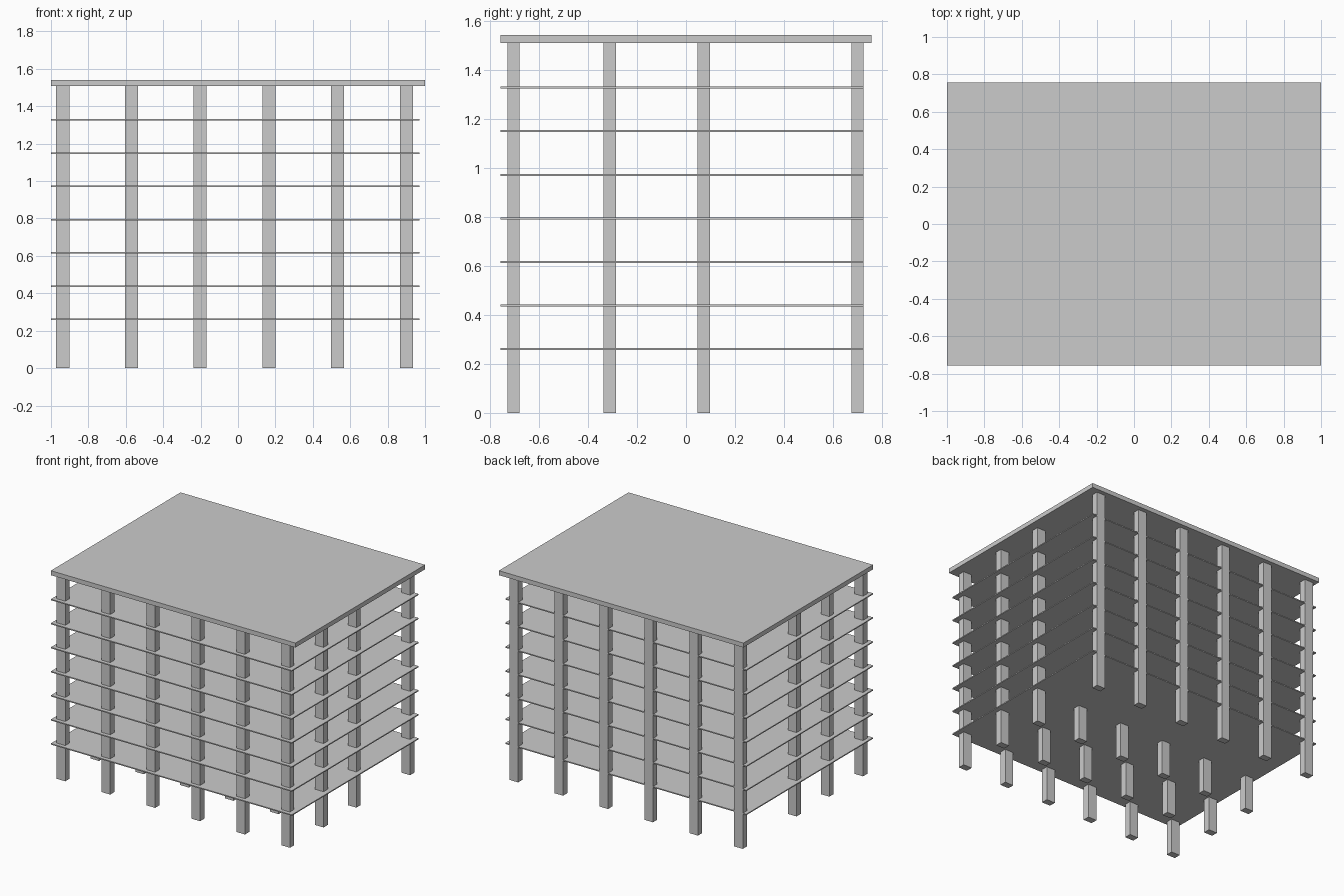
import bpy

if "Cube" in bpy.data.objects:
    bpy.data.objects.remove(bpy.data.objects["Cube"])


def box(name, x0, x1, y0, y1, z0, z1):
    """Axis-aligned box from its limits."""
    bpy.ops.mesh.primitive_cube_add(
        size=1, location=((x0 + x1) / 2, (y0 + y1) / 2, (z0 + z1) / 2))
    ob = bpy.context.object
    ob.name = name
    ob.scale = (x1 - x0, y1 - y0, z1 - z0)
    bpy.ops.object.transform_apply(location=False, rotation=False, scale=True)
    return ob


ROOF_BOTTOM, ROOF_TOP = 1.508, 1.541

# Roof slab, overhanging all sides
box("roof_slab", -1.0, 1.0, -0.757, 0.757, ROOF_BOTTOM, ROOF_TOP)

# Seven thin floor slabs, flush with the back columns
for i in range(7):
    z = 0.26 + i * 0.1778
    box(f"floor_slab_{i + 1}", -1.0, 0.97, -0.757, 0.724, z - 0.004, z + 0.004)

# Column grid: six bays across, four uneven rows deep
for r, y in enumerate((-0.704, -0.311, 0.072, 0.70)):
    for c in range(6):
        x = -0.937 + c * 0.3674
        box(f"column_{r + 1}_{c + 1}", x - 0.035, x + 0.035,
            y - 0.025, y + 0.025, 0.0, ROOF_BOTTOM)
